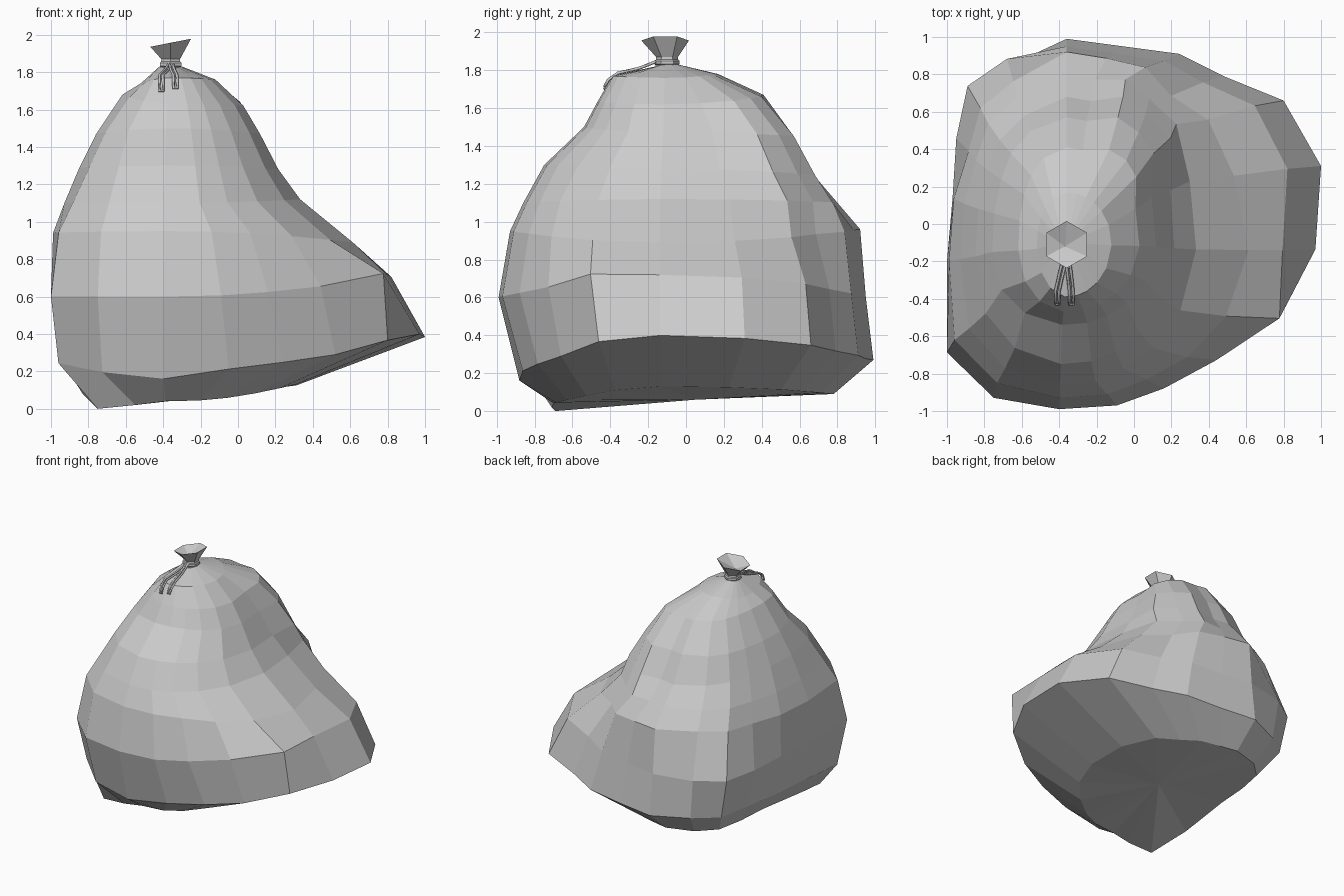
import bpy, bmesh, math
from mathutils import Vector

if "Cube" in bpy.data.objects:
    bpy.data.objects.remove(bpy.data.objects["Cube"])

CX, CY = -0.36, -0.10          # axis under the knot

def make(name, verts, faces):
    me = bpy.data.meshes.new(name)
    me.from_pydata(verts, [], faces)
    bm = bmesh.new()
    bm.from_mesh(me)
    bmesh.ops.recalc_face_normals(bm, faces=bm.faces)
    bm.to_mesh(me)
    bm.free()
    ob = bpy.data.objects.new(name, me)
    bpy.context.collection.objects.link(ob)
    return ob

def skin(rings):
    """Quads between consecutive closed rings."""
    n = len(rings[0])
    verts = [p for r in rings for p in r]
    faces = [(k*n+i, k*n+(i+1) % n, (k+1)*n+(i+1) % n, (k+1)*n+i)
             for k in range(len(rings)-1) for i in range(n)]
    return verts, faces

# Plan outline of the slumped bag, seen from the top
OUTLINE = [(1, .31), (.80, .66), (.48, .79), (.24, .91), (-.06, .95), (-.36, .99),
           (-.68, .92), (-.89, .77), (-.95, .48), (-.97, .15), (-1, -.2), (-1, -.68),
           (-.75, -.92), (-.40, -.98), (-.05, -.96), (.24, -.87), (.52, -.72),
           (.80, -.50), (.97, -.14)]
UNIT = [((x-CX)/(1.36 if x > CX else .64), (y-CY)/(1.09 if y > CY else .88))
        for x, y in OUTLINE]

# Rings: outline weight | left, right, front, back extents | heights on those sides
RINGS = [
    (0.0, -.42, -.30, -.16, -.04, 1.83, 1.83, 1.82, 1.83),
    (0.0, -.52, -.12, -.39, .17, 1.74, 1.76, 1.77, 1.78),
    (0.1, -.62, .03, -.47, .41, 1.68, 1.62, 1.63, 1.67),
    (0.2, -.76, .12, -.54, .57, 1.47, 1.47, 1.50, 1.45),
    (0.3, -.85, .22, -.75, .68, 1.29, 1.28, 1.30, 1.24),
    (0.5, -.93, .32, -.86, .80, 1.10, 1.12, 1.10, 1.10),
    (0.7, -.99, .60, -.93, .92, .94, .89, .95, .96),
    (1.0, -1.0, .82, -.99, .95, .60, .72, .60, .60),
    (1.0, -.96, 1.0, -.88, .99, .28, .40, .16, .27),
    (0.8, -.80, .32, -.70, .78, .10, .13, .04, .09),
]

def bag_ring(w, xl, xr, yf, yb, zl, zr, zf, zb):
    pts = []
    for u, v in UNIT:
        a = math.atan2(v, u)
        c, s = math.cos(a), math.sin(a)
        pu, pv = w*u + (1-w)*c, w*v + (1-w)*s
        x = CX + abs(pu)*((xr if pu > 0 else xl) - CX)
        y = CY + abs(pv)*((yb if pv > 0 else yf) - CY)
        z = c*c*(zr if c > 0 else zl) + s*s*(zb if s > 0 else zf)
        pts.append(Vector((x, y, z)))
    return pts

rings = [bag_ring(*r) for r in RINGS]

# Local bulges and dents: ring, first and last column, x and y factors, lift
for k, a, b, fx, fy, dz in (
        (2, 1, 1, 1.22, 1.08, 0), (2, 2, 3, 1.35, 1.08, 0), (3, 1, 1, 1.22, 1.1, 0),
        (3, 2, 3, 1.32, 1.1, 0), (4, 1, 3, 1.2, 1.1, 0), (5, 1, 3, 1.06, 1.06, 0),
        (6, 0, 2, .95, .95, 0), (4, 6, 8, .97, .97, 0), (5, 6, 8, .95, .95, 0),
        (6, 6, 8, .92, .92, 0), (8, 6, 8, .94, .94, 0), (5, 16, 18, 1.03, 1.03, 0),
        (6, 16, 18, 1.03, 1.03, 0), (7, 16, 16, 1.05, 1.0, 0),
        (7, 17, 17, 1.13, 1.0, .03), (8, 16, 17, 1.0, 1.02, .02), (8, 14, 15, 1, 1, .04)):
    for i in range(a, b+1):
        p = rings[k][i]
        p.x, p.y, p.z = CX + (p.x-CX)*fx, CY + (p.y-CY)*fy, p.z + dz

# Bag body with a pulled-down front left corner
rings[-1][10] = Vector((-.83, -.38, .08))
rings[-1][11] = Vector((-.75, -.69, 0))
rings[-1][12] = Vector((-.55, -.71, .02))
verts, faces = skin(rings)
n = len(UNIT)
verts.append(Vector((-.2, .05, .06)))
base = (len(rings)-1)*n
faces += [(base+i, base+(i+1) % n, len(verts)-1) for i in range(n)]
make("bag_body", verts, faces)

# Gathered neck opening into a tilted funnel
def hexa(cx, cy, r, z, tilt=0, rot=math.pi/6):
    return [Vector((cx + r*math.cos(rot+i*math.pi/3), cy + r*math.sin(rot+i*math.pi/3),
                    z + tilt*math.cos(rot+i*math.pi/3))) for i in range(6)]

nv, nf = skin([hexa(CX, CY, .062, 1.80), hexa(CX, CY, .058, 1.87),
               hexa(CX, CY-.01, .126, 1.957, .025)])
nv.append(Vector((-.37, -.12, 1.90)))
nf += [(12+i, 12+(i+1) % 6, 18) for i in range(6)]
make("bag_neck", nv, nf)

# Tie band around the neck
tv, tf = skin([hexa(CX, CY, r, z) for r, z in
               ((.058, 1.825), (.066, 1.832), (.066, 1.85), (.058, 1.857))])
make("tie_band", tv, tf)

# Drawstring loops hanging on the front
def string(name, pts, r=.008):
    cu = bpy.data.curves.new(name, 'CURVE')
    cu.dimensions = '3D'
    cu.bevel_depth, cu.bevel_resolution, cu.use_fill_caps = r, 0, True
    sp = cu.splines.new('POLY')
    sp.points.add(len(pts)-1)
    for p, q in zip(sp.points, pts):
        p.co = (*q, 1)
    bpy.context.collection.objects.link(bpy.data.objects.new(name, cu))

for name, x, dz in (("left_string", -.41, 0), ("right_string", -.335, .015)):
    string(name, [(CX-.01, -.16, 1.845), ((x+CX)/2-.01, -.25, 1.81), (x-.01, -.36, 1.785),
                  (x-.01, -.41, 1.75), (x-.01, -.43, 1.70+dz), (x+.01, -.43, 1.70+dz),
                  (x+.01, -.41, 1.75), (x+.01, -.36, 1.785), ((x+CX)/2+.01, -.25, 1.81),
                  (CX+.01, -.16, 1.845)])
